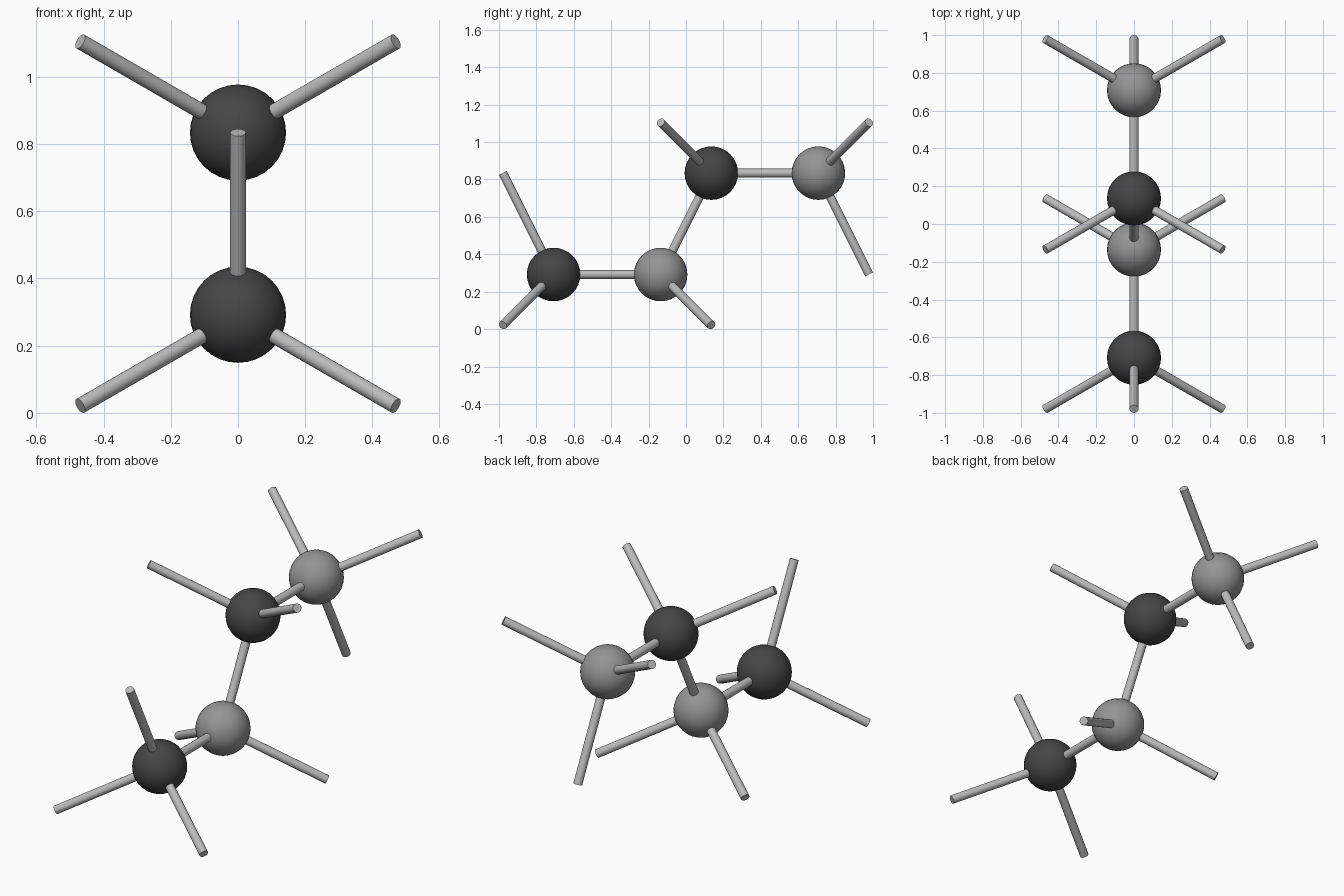
import bpy
from math import sqrt
from mathutils import Vector

if "Cube" in bpy.data.objects:
    bpy.data.objects.remove(bpy.data.objects["Cube"])

D = 0.271                # lattice step
R_ATOM, R_BOND = 0.143, 0.0235
Y_IN, Y_OUT = D / 2, 0.708
Z_LOW, Z_HIGH = 0.292, 0.292 + 2 * D


def material(name, v):
    m = bpy.data.materials.new(name)
    m.diffuse_color = (v, v, v, 1)
    m.use_nodes = True
    m.node_tree.nodes["Principled BSDF"].inputs["Base Color"].default_value = m.diffuse_color
    return m


def atom(name, pos, mat):
    bpy.ops.mesh.primitive_uv_sphere_add(segments=32, ring_count=16, radius=R_ATOM, location=pos)
    o = bpy.context.object
    o.name = name
    o.data.materials.append(mat)
    bpy.ops.object.shade_smooth()


def bond(name, a, b, mat):
    a, b = Vector(a), Vector(b)
    d = b - a
    bpy.ops.mesh.primitive_cylinder_add(vertices=24, radius=R_BOND, depth=d.length, location=(a + b) / 2)
    o = bpy.context.object
    o.name = name
    o.rotation_euler = d.to_track_quat('Z', 'Y').to_euler()
    o.data.materials.append(mat)
    bpy.ops.object.shade_smooth_by_angle()


dark = material("dark_atom", 0.06)
grey = material("grey_atom", 0.3)
rod = material("bond_grey", 0.5)

# Four atoms in a zigzag chain
atoms = {
    "front_dark_atom": (Vector((0, -Y_OUT, Z_LOW)), dark, -1),
    "inner_grey_atom": (Vector((0, -Y_IN, Z_LOW)), grey, 1),
    "inner_dark_atom": (Vector((0, Y_IN, Z_HIGH)), dark, -1),
    "back_grey_atom": (Vector((0, Y_OUT, Z_HIGH)), grey, 1),
}
for name, (pos, mat, _) in atoms.items():
    atom(name, pos, mat)

# Chain bonds
p = [v[0] for v in atoms.values()]
for i, n in enumerate(("low_bond", "middle_bond", "high_bond")):
    bond(n, p[i], p[i + 1], rod)

# Open side bonds; the low pair splays down, the high pair splays up
for name, (pos, _, sy) in atoms.items():
    sz = -1 if pos.z < 0.5 else 1
    for sx, side in ((-1, "left"), (1, "right")):
        bond(f"{name}_{side}_bond", pos, pos + D * Vector((sx * sqrt(3), sy, sz)), rod)

# Open end bonds
bond("front_end_bond", p[0], p[0] + D * Vector((0, -1, 2)), rod)
bond("back_end_bond", p[3], p[3] + D * Vector((0, 1, -2)), rod)
